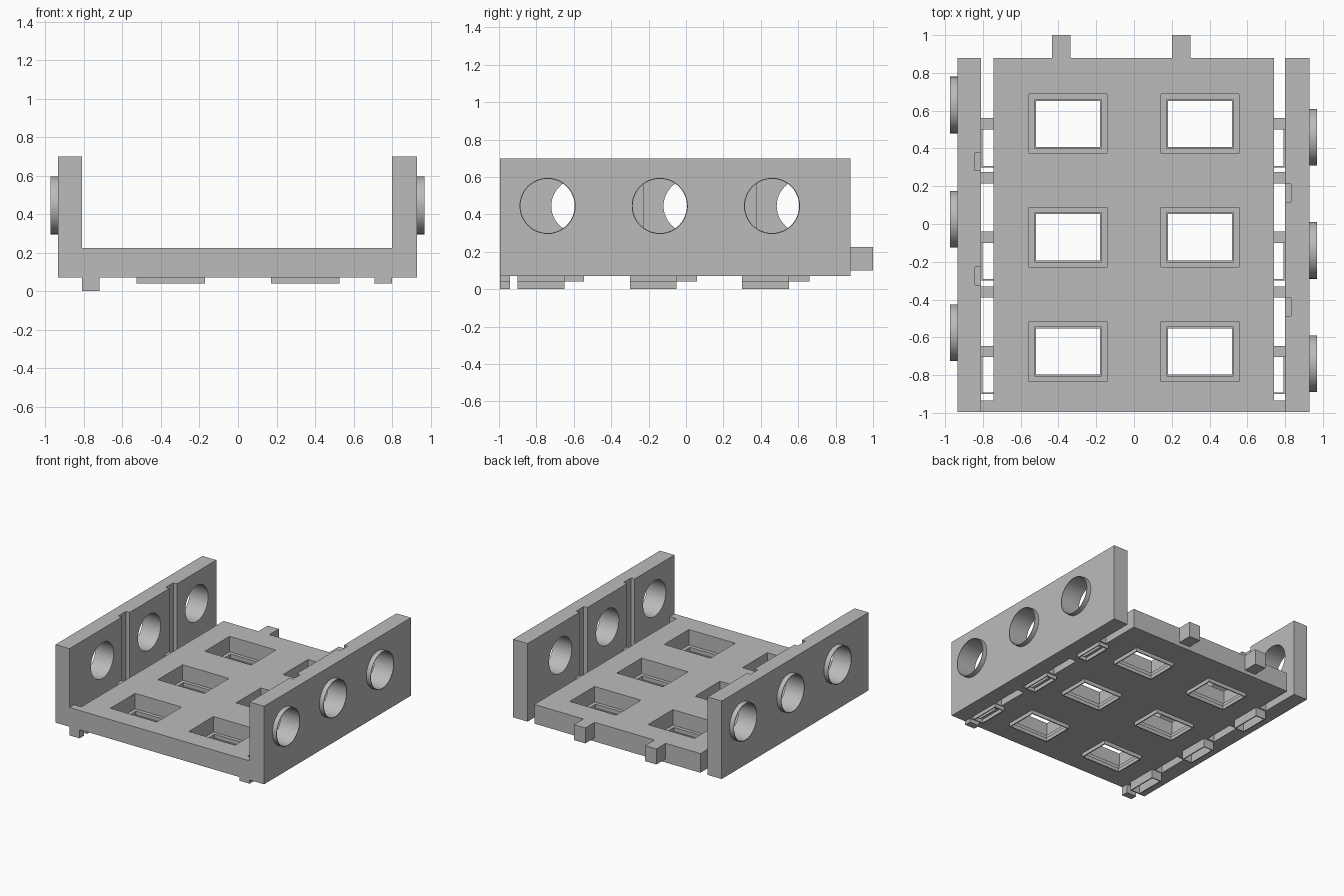
import bpy, bmesh, math
from mathutils import Matrix, Vector

if "Cube" in bpy.data.objects:
    bpy.data.objects.remove(bpy.data.objects["Cube"])

grey = bpy.data.materials.new("light grey")
grey.use_nodes = True
grey.diffuse_color = (0.5, 0.5, 0.5, 1)
grey.node_tree.nodes["Principled BSDF"].inputs["Base Color"].default_value = (0.5, 0.5, 0.5, 1)


def finish(name, bm):
    bmesh.ops.recalc_face_normals(bm, faces=bm.faces)
    mesh = bpy.data.meshes.new(name)
    bm.to_mesh(mesh)
    bm.free()
    mesh.materials.append(grey)
    obj = bpy.data.objects.new(name, mesh)
    bpy.context.collection.objects.link(obj)
    return obj


def boxes(name, spans):
    """One object from boxes given as (x range, y range, z range)."""
    bm = bmesh.new()
    for span in spans:
        mid = Vector([(a + b) / 2 for a, b in span])
        size = [b - a for a, b in span]
        bmesh.ops.create_cube(bm, size=1, matrix=Matrix.Translation(mid) @ Matrix.Diagonal((*size, 1)))
    return finish(name, bm)


def cylinders(name, centres, radius, x_range):
    """Cylinders lying along x."""
    bm = bmesh.new()
    turn = Matrix.Rotation(math.pi / 2, 4, "Y")
    for y in centres:
        place = Matrix.Translation((sum(x_range) / 2, y, HOLE_Z))
        bmesh.ops.create_cone(bm, cap_ends=True, segments=48, radius1=radius, radius2=radius,
                              depth=x_range[1] - x_range[0], matrix=place @ turn)
    return finish(name, bm)


def cut(obj, *cutters):
    bpy.context.view_layer.objects.active = obj
    for cutter in cutters:
        cutter.hide_render = True
        mod = obj.modifiers.new("cut", "BOOLEAN")
        mod.operation, mod.solver, mod.object = "DIFFERENCE", "EXACT", cutter
        bpy.ops.object.modifier_apply(modifier=mod.name)
        bpy.data.objects.remove(cutter)


def smooth(obj):
    bpy.ops.object.select_all(action="DESELECT")
    obj.select_set(True)
    bpy.context.view_layer.objects.active = obj
    bpy.ops.object.shade_smooth_by_angle(angle=math.radians(30))


def sleeve(xr, yr, zr, t=0.008):
    """Four thin walls around a rectangular opening."""
    (x0, x1), (y0, y1) = xr, yr
    return [((x0, x0 + t), yr, zr), ((x1 - t, x1), yr, zr),
            ((x0 + t, x1 - t), (y0, y0 + t), zr), ((x0 + t, x1 - t), (y1 - t, y1), zr)]


BASE, FLOOR, TOP = 0.07, 0.225, 0.70
HOLE_Z, HOLE_R = 0.445, 0.148
ROWS = (-0.675, -0.07, 0.53)

# Floor plate with six stepped windows
floor = boxes("floor_plate", [((-0.745, 0.74), (-0.995, 0.88), (BASE, FLOOR))])
recess, opening, skirts = [], [], []
for x in (-0.35, 0.35):
    for y in ROWS:
        xr, yr = (x - 0.178, x + 0.178), (y - 0.13, y + 0.13)
        recess.append(((x - 0.207, x + 0.207), (y - 0.158, y + 0.158), (0.1, 0.4)))
        opening.append((xr, yr, (0, 0.4)))
        skirts += sleeve(xr, yr, (0.04, BASE))
cut(floor, boxes("recess_cutter", recess), boxes("opening_cutter", opening))
boxes("window_skirts", skirts)

# Rear connector pins
boxes("rear_pins", [((x, x + 0.1), (0.87, 1), (0.1, FLOOR)) for x in (-0.435, 0.2)])

# Side walls with round holes, upright grooves, collars, bridges and slot skirts
for side, name, inner, outer, edge, holes, grooves, low in (
        (-1, "right", -0.81, -0.935, -0.745, (-0.575, 0.025, 0.63), (-0.275, 0.33), 0.0),
        (1, "left", 0.80, 0.93, 0.74, (-0.74, -0.14, 0.46), (-0.44, 0.165), 0.04)):
    wall = boxes(name + "_wall", [(sorted((inner, outer)), (-0.995, 0.88), (BASE, TOP))])
    groove_x = sorted((inner - side * 0.02, inner + side * 0.032))
    cut(wall,
        cylinders("hole_cutter", holes, HOLE_R, sorted((inner - side * 0.1, outer + side * 0.1))),
        boxes("groove_cutter", [(groove_x, (y - 0.048, y + 0.048), (0.12, 0.8)) for y in grooves]))
    smooth(wall)

    collar_x = sorted((inner, outer + side * 0.038))
    collar = cylinders(name + "_collars", holes, HOLE_R + 0.002, collar_x)
    cut(collar, cylinders("bore_cutter", holes, HOLE_R - 0.003,
                          (collar_x[0] - 0.1, collar_x[1] + 0.1)))
    smooth(collar)

    gap = sorted((inner, edge))
    bridges = [(gap, (-0.995, -0.935), (BASE, FLOOR))]
    bridges += [(gap, (y, y + 0.06), (BASE, 0.19)) for y in (-0.39, 0.215)]
    bridges += [(gap, (y, y + 0.06), (BASE, 0.17)) for y in (-0.705, -0.1, 0.5)]
    boxes(name + "_bridges", bridges)

    slot_x = sorted((inner, inner - side * 0.09))
    slots = [(slot_x, (-0.995, -0.94), (low, BASE))]
    for y in (-0.9, -0.3, 0.3):
        slots += sleeve(slot_x, (y, y + 0.25), (low, BASE))
    boxes(name + "_slot_skirts", slots)
